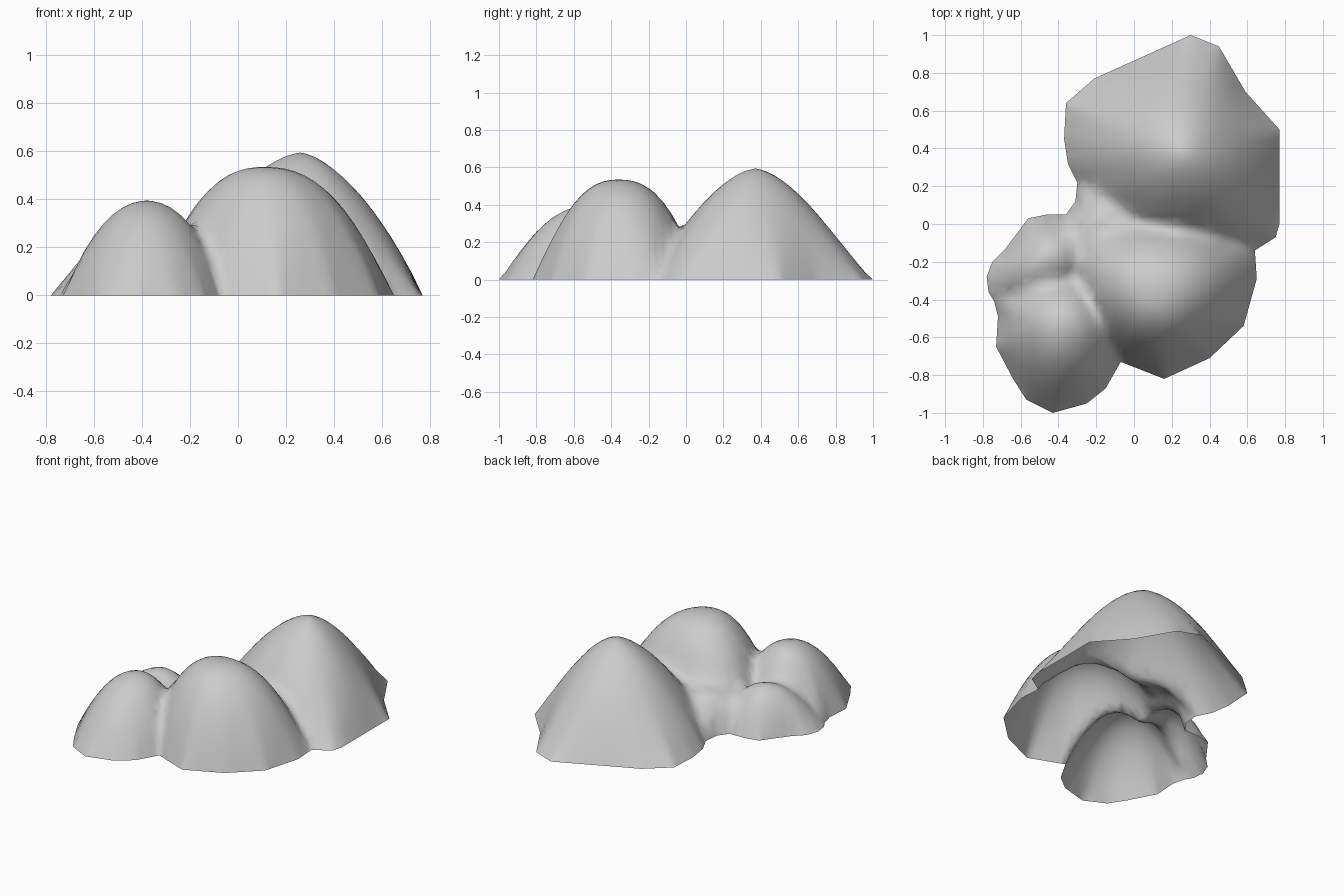
import bpy, bmesh, math
from mathutils import Vector, Matrix
from mathutils.geometry import delaunay_2d_cdt

if "Cube" in bpy.data.objects:
    bpy.data.objects.remove(bpy.data.objects["Cube"])

STEP = 0.04

# Each hill: peak (x, y), height, roundness, footprint polygon
HILLS = [
    # back hill
    ((0.26, 0.37), 0.595, 1.6,
     [(.30, 1.0), (-.21, .77), (-.36, .64), (-.37, .45), (-.35, .32), (-.30, .22),
      (-.24, .08), (0, -.15), (.30, -.20), (.64, -.14),
      (.75, -.07), (.77, 0), (.77, .50), (.59, .70), (.45, .94)]),
    # front right hill
    ((0.11, -0.36), 0.535, 2.4,
     [(.64, -.14), (.50, -.02), (.30, .06), (.10, .07), (-.15, .05), (-.32, -.02),
      (-.38, -.15), (-.34, -.40), (-.25, -.60), (-.07, -.73), (.16, -.82),
      (.40, -.71), (.58, -.54), (.65, -.29)]),
    # front left hill
    ((-0.38, -0.53), 0.395, 2.1,
     [(-.07, -.73), (-.02, -.55), (-.10, -.35), (-.30, -.22), (-.55, -.25),
      (-.74, -.41), (-.72, -.49), (-.73, -.65), (-.64, -.82), (-.57, -.93),
      (-.43, -1.0), (-.25, -.95), (-.15, -.87)]),
    # small left hill
    ((-0.46, -0.18), 0.27, 2.0,
     [(-.56, .03), (-.68, -.13), (-.75, -.20), (-.78, -.28), (-.77, -.36),
      (-.74, -.41), (-.60, -.50), (-.35, -.45), (-.20, -.30), (-.12, -.05),
      (-.36, .05), (-.46, .05)]),
    # low saddle joining the hills
    ((-0.14, -0.02), 0.23, 2.4,
     [(-.36, .05), (-.31, .12), (-.30, .22), (-.10, .22), (.25, .12), (.25, -.12),
      (-.10, -.28), (-.35, -.25), (-.46, -.10), (-.46, .05)]),
]
TURNS = [Matrix.Rotation(math.radians(a), 2) for a in range(-32, 33, 8)]


def fraction(d, c, poly):
    """Offset d from peak c: 0 at the peak, 1 on the footprint edge."""
    for i, q in enumerate(poly):
        a, b = Vector(q) - c, Vector(poly[(i + 1) % len(poly)]) - c
        det = a.cross(b)
        if abs(det) < 1e-9:
            continue
        s, t = d.cross(b) / det, a.cross(d) / det
        if s >= -1e-6 and t >= -1e-6:
            return s + t
    return 1.0


def rounded(p, c, poly):
    """Fraction that is round near the peak and polygonal at the edge."""
    d = p - c
    t = fraction(d, c, poly)
    if t >= 1:
        return t
    mean = sum(fraction(m @ d, c, poly) for m in TURNS) / len(TURNS)
    return mean + (t - mean) * t ** 3


def height(p, k=0.10):
    """Soft maximum of all hills."""
    h = -1.0
    for c, top, power, poly in HILLS:
        g = top * (1 - rounded(p, Vector(c), poly) ** power)
        blend = max(k - abs(h - g), 0) / k
        h = max(h, g) + blend * blend * k / 4
    return max(h, 0)


# Plan: subdivided footprints plus a grid of inner points
pts, loops = [], []
for c, top, power, poly in HILLS:
    loop = []
    for i, q in enumerate(poly):
        a, b = Vector(q), Vector(poly[(i + 1) % len(poly)])
        n = max(1, math.ceil((b - a).length / STEP))
        for j in range(n):
            loop.append(len(pts))
            pts.append(a.lerp(b, j / n))
    loops.append(loop)
edge_pts = list(pts)
pts += [Vector(h[0]) for h in HILLS]
for i in range(-20, 21):
    for j in range(-25, 26):
        p = Vector((i * STEP, j * STEP))
        inside = any(fraction(p - Vector(h[0]), Vector(h[0]), h[3]) < 0.97 for h in HILLS)
        if inside and min((p - e).length for e in edge_pts) > STEP * 0.5:
            pts.append(p)
verts, _, faces, *_ = delaunay_2d_cdt(pts, [], loops, 1, 1e-4)

# Raise the plan into one open-bottomed shell
bm = bmesh.new()
vs = [bm.verts.new((p.x, p.y, height(p))) for p in verts]
for f in faces:
    bm.faces.new([vs[i] for i in f])
bmesh.ops.delete(bm, geom=[v for v in bm.verts if not v.link_faces], context='VERTS')
for v in bm.verts:
    if v.is_boundary:
        v.co.z = 0
bm.normal_update()
for f in bm.faces:
    if f.normal.z < 0:
        f.normal_flip()
    f.smooth = True

mesh = bpy.data.meshes.new("hills")
bm.to_mesh(mesh)
bm.free()
obj = bpy.data.objects.new("hills", mesh)
bpy.context.collection.objects.link(obj)
